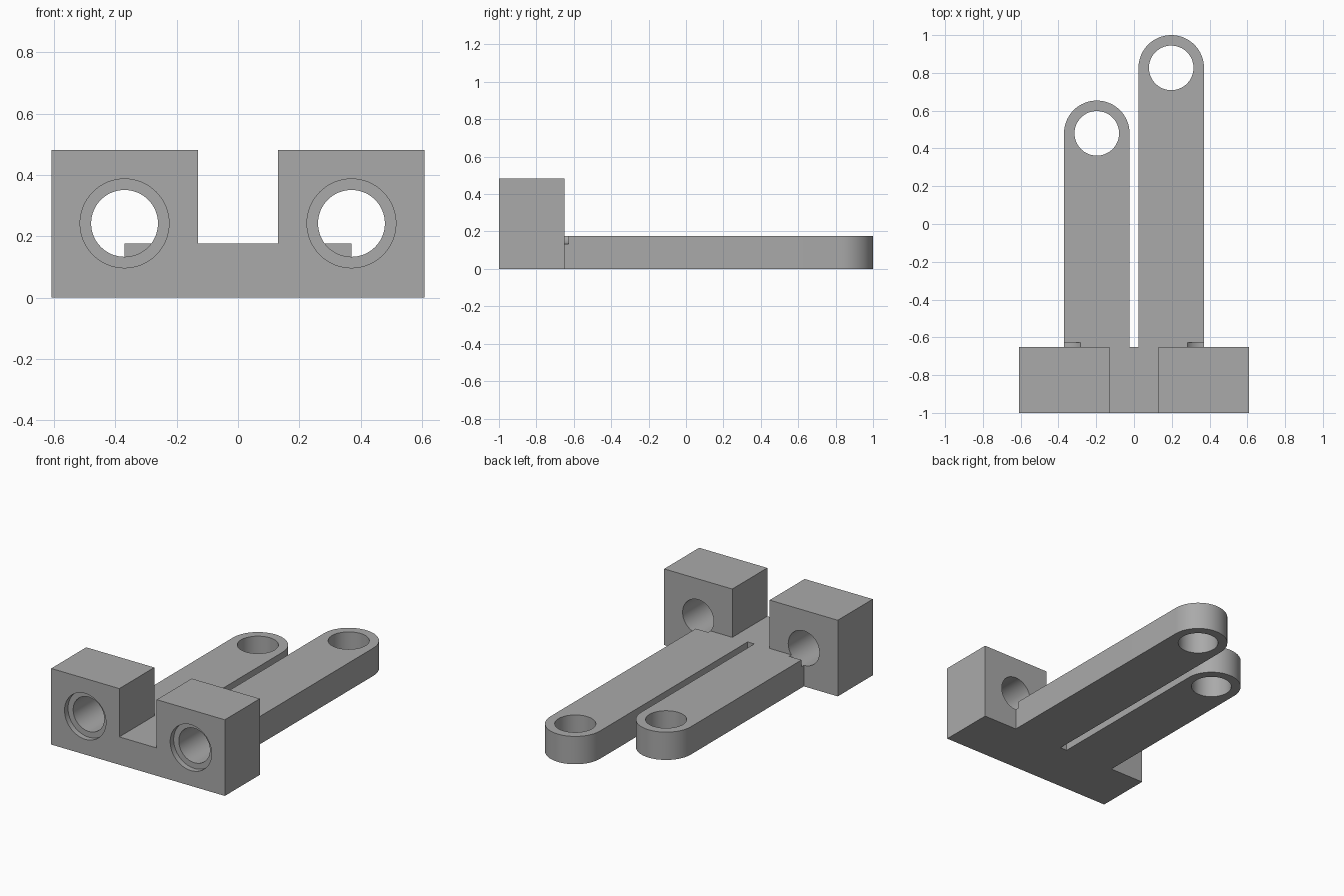
import bpy, bmesh, math
from mathutils import Vector

START = bpy.data.objects.get("Cube")
if START:
    bpy.data.objects.remove(START, do_unlink=True)

FRONT, BACK = -1.0, -0.65
PLATE_H, BLOCK_H = 0.176, 0.482
SEGMENTS = 64

grey = bpy.data.materials.new("plain grey")
grey.use_nodes = True
grey.diffuse_color = (0.4, 0.4, 0.4, 1)
grey.node_tree.nodes["Principled BSDF"].inputs["Base Color"].default_value = (0.4, 0.4, 0.4, 1)


def prism(name, points, offset):
    """Extrude a closed outline of 3D points along offset."""
    bm = bmesh.new()
    face = bm.faces.new([bm.verts.new(p) for p in points])
    ext = bmesh.ops.extrude_face_region(bm, geom=[face])
    moved = [v for v in ext["geom"] if isinstance(v, bmesh.types.BMVert)]
    bmesh.ops.translate(bm, verts=moved, vec=Vector(offset))
    bmesh.ops.recalc_face_normals(bm, faces=bm.faces)
    mesh = bpy.data.meshes.new(name)
    bm.to_mesh(mesh)
    bm.free()
    mesh.materials.append(grey)
    obj = bpy.data.objects.new(name, mesh)
    bpy.context.collection.objects.link(obj)
    return obj


def arc(cx, cy, r, sweep, steps):
    return [(cx + r * math.cos(sweep * i / steps), cy + r * math.sin(sweep * i / steps))
            for i in range(steps + 1)]


def circle(cx, cy, r):
    return arc(cx, cy, r, math.tau, SEGMENTS)[:-1]


def combine(target, tool, operation):
    mod = target.modifiers.new(operation.title(), 'BOOLEAN')
    mod.operation, mod.solver, mod.object = operation, 'EXACT', tool
    bpy.context.view_layer.objects.active = target
    bpy.ops.object.modifier_apply(modifier=mod.name)
    bpy.data.objects.remove(tool, do_unlink=True)


# Crossbar with two upright blocks
half = [(0.608, 0), (0.608, BLOCK_H), (0.131, BLOCK_H), (0.131, PLATE_H)]
outline = half + [(-x, z) for x, z in reversed(half)]
bracket = prism("bracket", [(x, FRONT, z) for x, z in outline], (0, BACK - FRONT, 0))

# Two round-ended arms, the left one longer
ARM_X, ARM_R = 0.197, 0.1735
for side, end in ((-1, 0.48), (1, 0.8265)):
    cx = side * ARM_X
    plan = arc(cx, end, ARM_R, math.pi, SEGMENTS // 2)
    plan += [(cx - ARM_R, -0.8), (cx + ARM_R, -0.8)]
    arm = prism("arm", [(x, y, 0) for x, y in plan], (0, 0, PLATE_H))
    combine(bracket, arm, 'UNION')
    eye = prism("arm_hole", [(x, y, -0.1) for x, y in circle(cx, end, 0.118)], (0, 0, 0.5))
    combine(bracket, eye, 'DIFFERENCE')

# Counterbored holes through the blocks, just nicking the arms
for side in (-1, 1):
    for radius, stop in ((0.109, -0.627), (0.145, FRONT + 0.035)):
        ring = circle(side * 0.37, 0.242, radius)
        bore = prism("bore", [(x, -1.1, z) for x, z in ring], (0, stop + 1.1, 0))
        combine(bracket, bore, 'DIFFERENCE')

# Smooth the round walls, keep the machined edges crisp
bpy.ops.object.select_all(action='DESELECT')
bracket.select_set(True)
bpy.context.view_layer.objects.active = bracket
bpy.ops.object.shade_smooth_by_angle(angle=math.radians(30))
